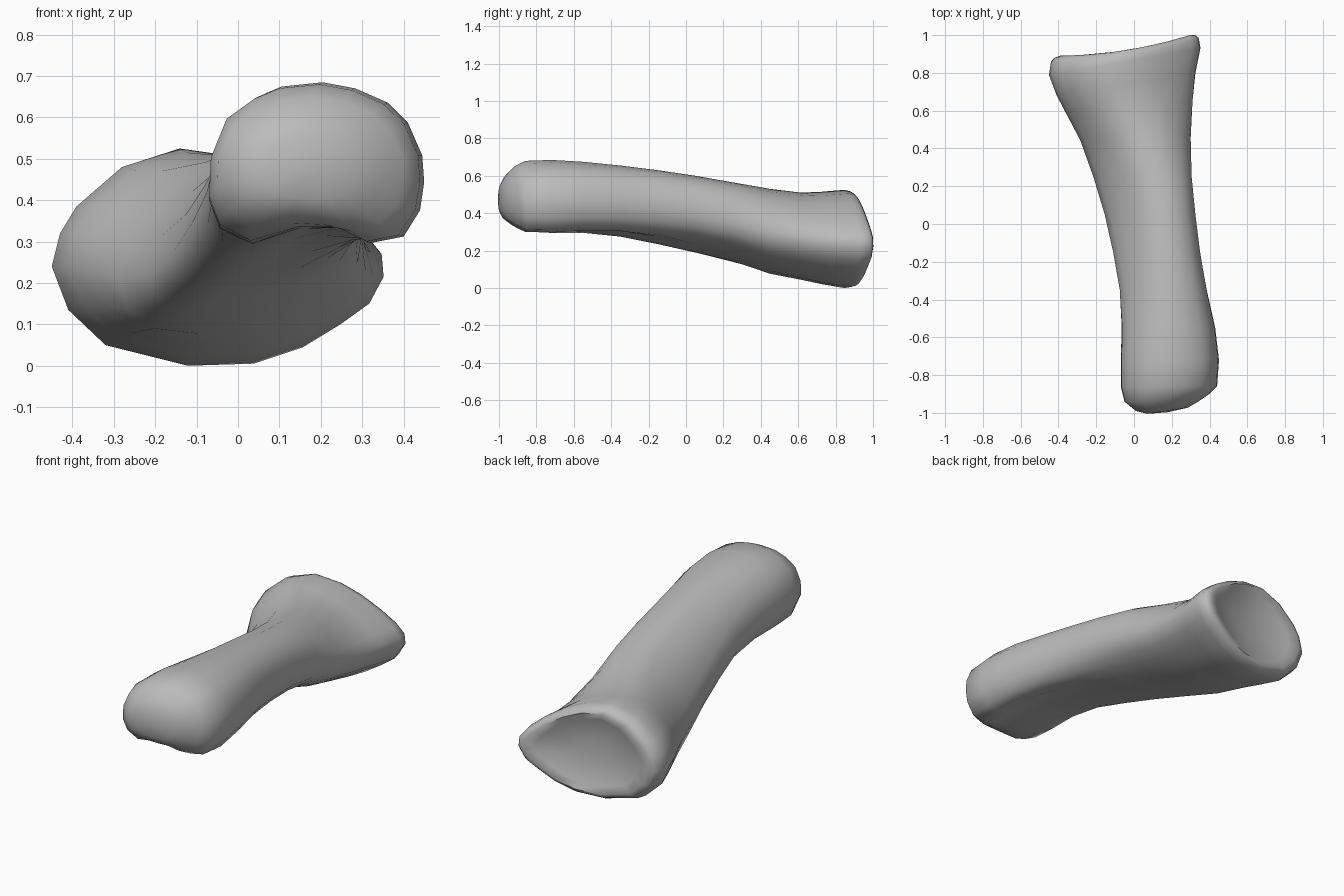
import bpy
import bmesh
import math
from mathutils import Vector

default_cube = bpy.data.objects.get("Cube")
if default_cube:
    bpy.data.objects.remove(default_cube, do_unlink=True)

bone_grey = bpy.data.materials.new("bone_grey")
bone_grey.use_nodes = True
colour = (0.5, 0.5, 0.5, 1)
bone_grey.diffuse_color = colour
bone_grey.node_tree.nodes["Principled BSDF"].inputs["Base Color"].default_value = colour

# Cross-sections, clockwise from the top: rounded cap, grooved knuckle,
# shaft with a tilted flat underside, and flared base
CAP = [(math.sin(i * math.tau / 18), math.cos(i * math.tau / 18)) for i in range(18)]
KNUCKLE = [(.2, .685), (.28, .67), (.36, .635), (.41, .585), (.445, .505), (.45, .44),
           (.44, .37), (.4, .305), (.32, .29), (.25, .33), (.15, .33), (.03, .29),
           (-.05, .33), (-.075, .4), (-.07, .5), (-.03, .6), (.04, .65), (.1, .675)]
SHAFT = [(.12, .575), (.2, .56), (.26, .525), (.295, .47), (.31, .41), (.307, .35),
         (.29, .3), (.25, .26), (.195, .225), (.12, .195), (.03, .17), (-.06, .15),
         (-.14, .145), (-.195, .175), (-.205, .23), (-.175, .32), (-.1, .43), (.02, .54)]
BASE = [(-.14, .525), (0, .505), (.12, .455), (.23, .385), (.31, .32), (.35, .27),
        (.355, .215), (.32, .15), (.25, .1), (.16, .045), (.04, .005), (-.12, 0),
        (-.32, .05), (-.41, .135), (-.45, .24), (-.43, .32), (-.39, .385), (-.28, .48)]

# Stations along the shaft: y, left and right limits in x, lower and upper limits in z
STATIONS = [(-.965, .01, .34, .36, .6), (-.92, -.05, .4, .325, .65),
            (-.86, -.07, .44, .3, .68), (-.72, -.07, .45, .295, .685),
            (-.55, -.065, .43, .295, .675), (-.35, -.075, .385, .275, .655),
            (-.15, -.11, .35, .235, .63), (.05, -.155, .325, .19, .6),
            (.25, -.215, .305, .14, .565), (.45, -.285, .3, .077, .53),
            (.62, -.36, .31, .045, .51), (.74, -.41, .325, .02, .515),
            (.86, -.45, .352, 0, .525)]


def normalised(points):
    """Scale an outline so that its box runs from 0 to 1 both ways."""
    low = [min(p[k] for p in points) for k in range(2)]
    high = [max(p[k] for p in points) for k in range(2)]
    return [Vector([(p[k] - low[k]) / (high[k] - low[k]) for k in range(2)]) for p in points]


def smooth_step(value, start, end):
    t = max(0, min(1, (value - start) / (end - start)))
    return t * t * (3 - 2 * t)


OUTLINES = [(-1.05, normalised(CAP)), (-.82, normalised(KNUCKLE)),
            (.2, normalised(SHAFT)), (.8, normalised(BASE))]


def section(y, left, right, low, high):
    """Blend the neighbouring outlines for this station and fit them to its box."""
    shape = OUTLINES[0][1]
    for (start, _), (end, outline) in zip(OUTLINES, OUTLINES[1:]):
        blend = smooth_step(y, start, end)
        shape = [a.lerp(b, blend) for a, b in zip(shape, outline)]
    slant = .18 * smooth_step(y, .35, .85) + .15 * smooth_step(-y, .85, .97)
    middle = (left + right) / 2
    ring = []
    for p in normalised(shape):
        x = left + p.x * (right - left)
        ring.append(Vector((x, y + slant * (x - middle), low + p.y * (high - low))))
    return ring


def inner_ring(ring, scale, shift, bow=0):
    """Shrink a ring towards its centre, move it along y and bow its sides outwards."""
    centre = sum(ring, Vector()) / len(ring)
    points = [centre + (p - centre) * scale for p in ring]
    return [p + Vector((0, shift + bow * p.x ** 2, 0)) for p in points]


rings = [section(*s) for s in STATIONS]
first, last = rings[0], rings[-1]

# Rounded knuckle end, then the rim and shallow dish of the flared end
rings.insert(0, inner_ring(first, .65, -.024))
rings += [inner_ring(last, scale, shift, .22) for scale, shift in
          [(.975, .028), (.93, .048), (.86, .059), (.72, .046), (.5, .03), (.25, .022)]]

# Skin the rings into one closed bone
bm = bmesh.new()
loops = [[bm.verts.new(p) for p in ring] for ring in rings]
for a, b in zip(loops, loops[1:]):
    for i in range(len(a)):
        j = (i + 1) % len(a)
        bm.faces.new((a[i], a[j], b[j], b[i]))
for loop, shift in ((loops[0], -.008), (loops[-1], -.003)):
    centre = sum((v.co for v in loop), Vector()) / len(loop)
    tip = bm.verts.new(centre + Vector((0, shift, 0)))
    for i in range(len(loop)):
        bm.faces.new((loop[i], loop[(i + 1) % len(loop)], tip))
bmesh.ops.recalc_face_normals(bm, faces=bm.faces)
mesh = bpy.data.meshes.new("finger_bone")
bm.to_mesh(mesh)
bm.free()
mesh.materials.append(bone_grey)

bone = bpy.data.objects.new("finger_bone", mesh)
bpy.context.collection.objects.link(bone)
bpy.ops.object.select_all(action='DESELECT')
bone.select_set(True)
bpy.context.view_layer.objects.active = bone
bpy.ops.object.shade_smooth_by_angle(angle=math.radians(50))
